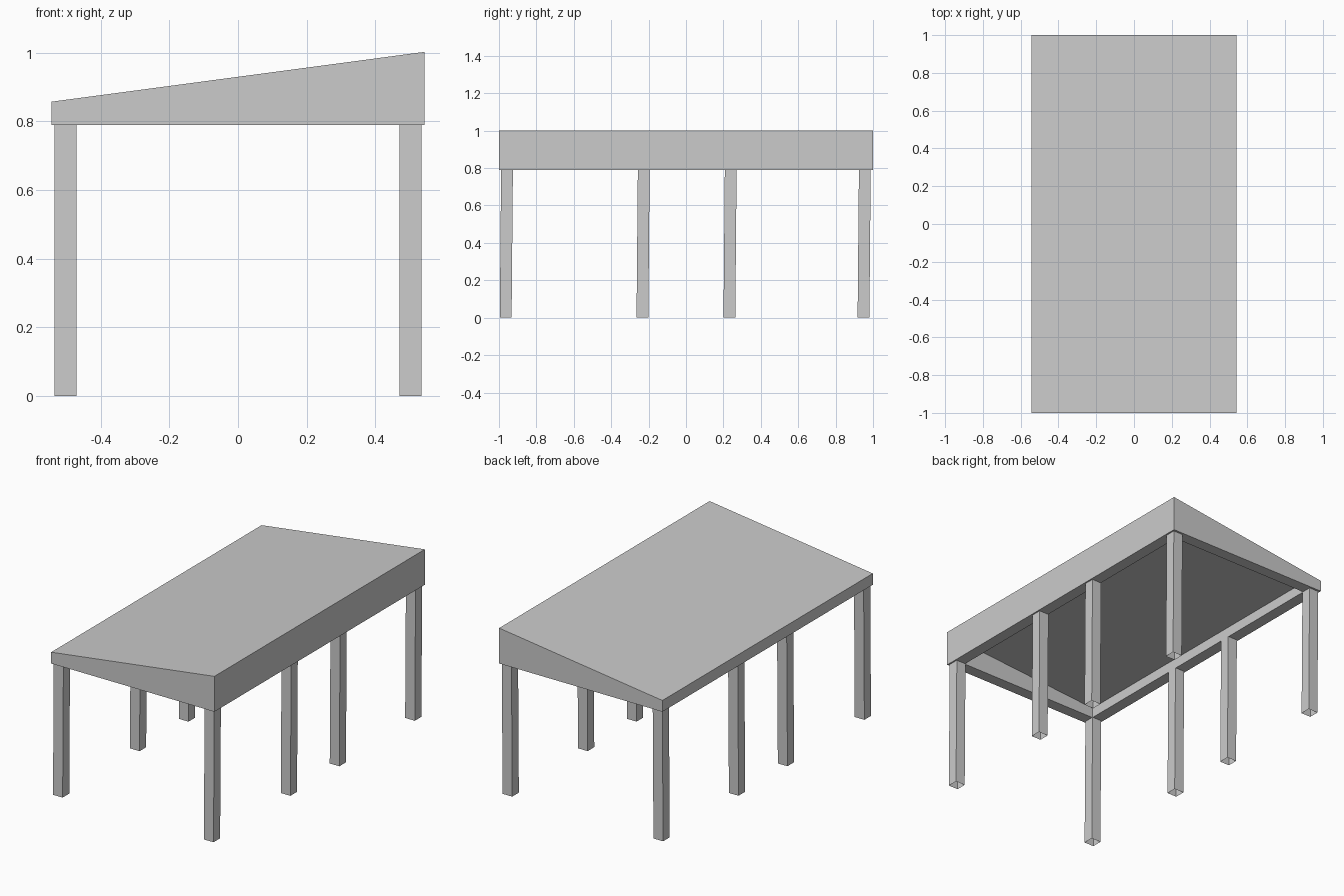
import bpy, bmesh

if "Cube" in bpy.data.objects:
    bpy.data.objects.remove(bpy.data.objects["Cube"])

HALF_X, HALF_Y, EAVE = 0.543, 1.0, 0.789
LOW, HIGH = 0.857, 1.002
RIM, CEILING, CEILING_SLOPE = 0.10, 0.888, 0.08


def finish(bm, name):
    mesh = bpy.data.meshes.new(name)
    bm.to_mesh(mesh)
    bm.free()
    obj = bpy.data.objects.new(name, mesh)
    bpy.context.collection.objects.link(obj)
    return obj


# Sloped roof: wedge profile extruded along y, with a sloped recess below
bm = bmesh.new()
profile = [(-HALF_X, EAVE), (HALF_X, EAVE), (HALF_X, HIGH), (-HALF_X, LOW)]
face = bm.faces.new([bm.verts.new((x, -HALF_Y, z)) for x, z in profile])
ext = bmesh.ops.extrude_face_region(bm, geom=[face])
for v in ext["geom"]:
    if isinstance(v, bmesh.types.BMVert):
        v.co.y = HALF_Y
bmesh.ops.recalc_face_normals(bm, faces=bm.faces)
bm.normal_update()
under = min(bm.faces, key=lambda f: f.calc_center_median().z)
bmesh.ops.inset_region(bm, faces=[under], thickness=RIM)
ext = bmesh.ops.extrude_discrete_faces(bm, faces=[under])
for v in ext["faces"][0].verts:
    v.co.z = CEILING + CEILING_SLOPE * v.co.x
finish(bm, "roof")


# Legs: open square tubes leaning very slightly
def leg(name, cx, cy):
    bm = bmesh.new()
    bmesh.ops.create_cube(bm, size=1)
    for v in bm.verts:
        top = v.co.z > 0
        v.co.x = cx + v.co.x * 0.064
        v.co.y = cy + v.co.y * 0.063 + (0.007 if top else 0)
        v.co.z = EAVE if top else 0
    bm.normal_update()
    caps = [f for f in bm.faces if abs(f.normal.z) > 0.9]
    bmesh.ops.delete(bm, geom=caps, context="FACES_ONLY")
    finish(bm, name)


for side, cx in (("left", -0.502), ("right", 0.502)):
    for i, cy in enumerate((-0.964, -0.233, 0.232, 0.949)):
        leg(f"{side}_leg_{i + 1}", cx, cy)
